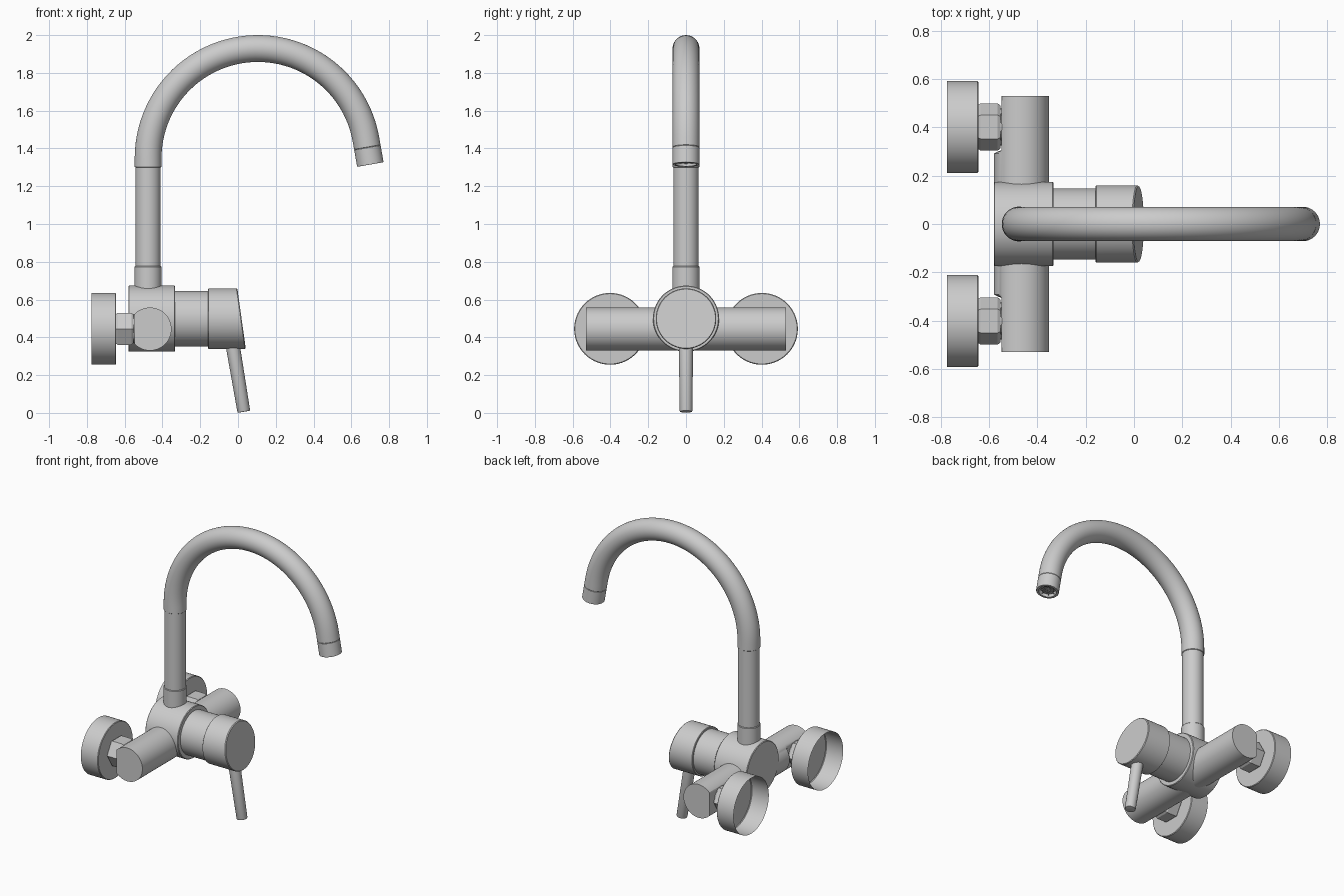
import bpy, bmesh
from math import sin, cos, pi, radians
from mathutils import Vector

if "Cube" in bpy.data.objects:
    bpy.data.objects.remove(bpy.data.objects["Cube"])


def finish(name, bm):
    bmesh.ops.recalc_face_normals(bm, faces=bm.faces[:])
    me = bpy.data.meshes.new(name)
    bm.to_mesh(me)
    bm.free()
    ob = bpy.data.objects.new(name, me)
    bpy.context.collection.objects.link(ob)
    bpy.ops.object.select_all(action='DESELECT')
    ob.select_set(True)
    bpy.context.view_layer.objects.active = ob
    bpy.ops.object.shade_smooth_by_angle(angle=radians(30))
    return ob


def sweep(name, stations, segs=64, start=True, end=True, tweak=None):
    """Skin circular rings given as (centre, direction, radius)."""
    bm = bmesh.new()
    rings = []
    for c, d, r in stations:
        c, d = Vector(c), Vector(d).normalized()
        side = Vector((1, 0, 0)) if abs(d.y) > 0.9 else Vector((0, 1, 0))
        up = d.cross(side).normalized()
        side = up.cross(d)
        ring = []
        for i in range(segs):
            a = 2 * pi * i / segs
            p = c + r * (cos(a) * side + sin(a) * up)
            ring.append(bm.verts.new(tweak(p) if tweak else p))
        rings.append(ring)
    for a, b in zip(rings, rings[1:]):
        for i in range(segs):
            j = (i + 1) % segs
            bm.faces.new((a[i], a[j], b[j], b[i]))
    if start:
        bm.faces.new(rings[0])
    if end:
        bm.faces.new(rings[-1])
    return finish(name, bm)


def lathe(name, origin, axis, profile, **kw):
    """Turn a profile of (distance along axis, radius)."""
    o, d = Vector(origin), Vector(axis).normalized()
    return sweep(name, [(o + d * t, d, r) for t, r in profile], **kw)


X, Y, Z = (1, 0, 0), (0, 1, 0), (0, 0, 1)
AZ = 0.499   # height of the mixer axis
BZ = 0.444   # height of the inlet bar

# Mixer body, collar and slanted handle head
lathe("mixer_body", (0, 0, AZ), X,
      [(-0.581, 0.171), (-0.577, 0.175), (-0.337, 0.175), (-0.333, 0.171)], segs=96)
lathe("cartridge_collar", (0, 0, AZ - 0.001), X, [(-0.35, 0.147), (-0.155, 0.147)], segs=96)


def slant(p):
    if p.x > -0.05:
        p.x += (AZ - p.z) * 0.14
    return p


lathe("handle_head", (0, 0, AZ), X,
      [(-0.159, 0.156), (-0.156, 0.16), (0.014, 0.16), (0.019, 0.156)], segs=96, tweak=slant)

# Lever, hanging slightly forward
ld = Vector((0.165, 0, -0.986))
lathe("lever", (0.031, 0, 0.006), ld,
      [(-0.42, 0.038), (-0.006, 0.034), (-0.001, 0.032), (0, 0.028)], segs=32)


# Inlet bar with flats milled on the back of both ends
def flat_back(p):
    if abs(p.y) > 0.3:
        p.x = max(p.x, -0.549)
    return p


lathe("inlet_bar", (-0.466, 0, BZ), Y,
      [(-0.53, 0.114), (-0.307, 0.114), (-0.292, 0.114),
       (0.292, 0.114), (0.307, 0.114), (0.53, 0.114)], tweak=flat_back)

# Wall flanges (open to the wall) and hexagonal nuts
for s, tag in ((-1, "front"), (1, "rear")):
    c = (0, s * 0.402, BZ + 0.001)
    lathe("wall_flange_" + tag, c, X,
          [(-0.775, 0.19), (-0.649, 0.19), (-0.645, 0.186)], segs=96, start=False)
    lathe("hex_nut_" + tag, c, X,
          [(-0.648, 0.089), (-0.636, 0.098), (-0.565, 0.098), (-0.553, 0.089)], segs=6)
    lathe("inlet_neck_" + tag, c, X, [(-0.56, 0.076), (-0.53, 0.076)])

# Spout socket on top of the body
PX = -0.476
lathe("spout_socket", (PX, 0, 0), Z, [(0.6, 0.072), (0.773, 0.072), (0.777, 0.069)])

# Swan-neck spout: straight riser, arc, short straight outlet
R, CX, CZ = 0.581, 0.105, 1.348
path = [((PX, 0, 0.74), Z, 0.067), ((PX, 0, 1.3), Z, 0.067), ((PX, 0, 1.303), Z, 0.071)]
for i in range(49):
    a = pi - radians(170) * i / 48
    path.append(((CX + R * cos(a), 0, CZ + R * sin(a)), (sin(a), 0, -cos(a)), 0.071))
od = Vector((sin(radians(10)), 0, -cos(radians(10))))
last = Vector(path[-1][0])
path.append((last + od * 0.042, od, 0.071))
path.append((last + od * 0.044, od, 0.069))
sweep("spout", path)

# Aerator with a recessed grille
lathe("aerator", last + od * 0.044, od,
      [(0, 0.069), (0.002, 0.071), (0.089, 0.071), (0.092, 0.069),
       (0.092, 0.055), (0.06, 0.055)])
g = last + od * 0.122
for i, r in enumerate((0.018, 0.037)):
    h = 0.003
    lathe("grille_ring_%d" % i, g, od,
          [(-h, r - h), (h, r - h), (h, r + h), (-h, r + h), (-h, r - h)],
          segs=32, start=False, end=False)
side = Vector(Y)
up = od.cross(side)
for i in range(4):
    a = pi * i / 4
    lathe("grille_bar_%d" % i, g, side * cos(a) + up * sin(a),
          [(-0.056, 0.003), (0.056, 0.003)], segs=8)
